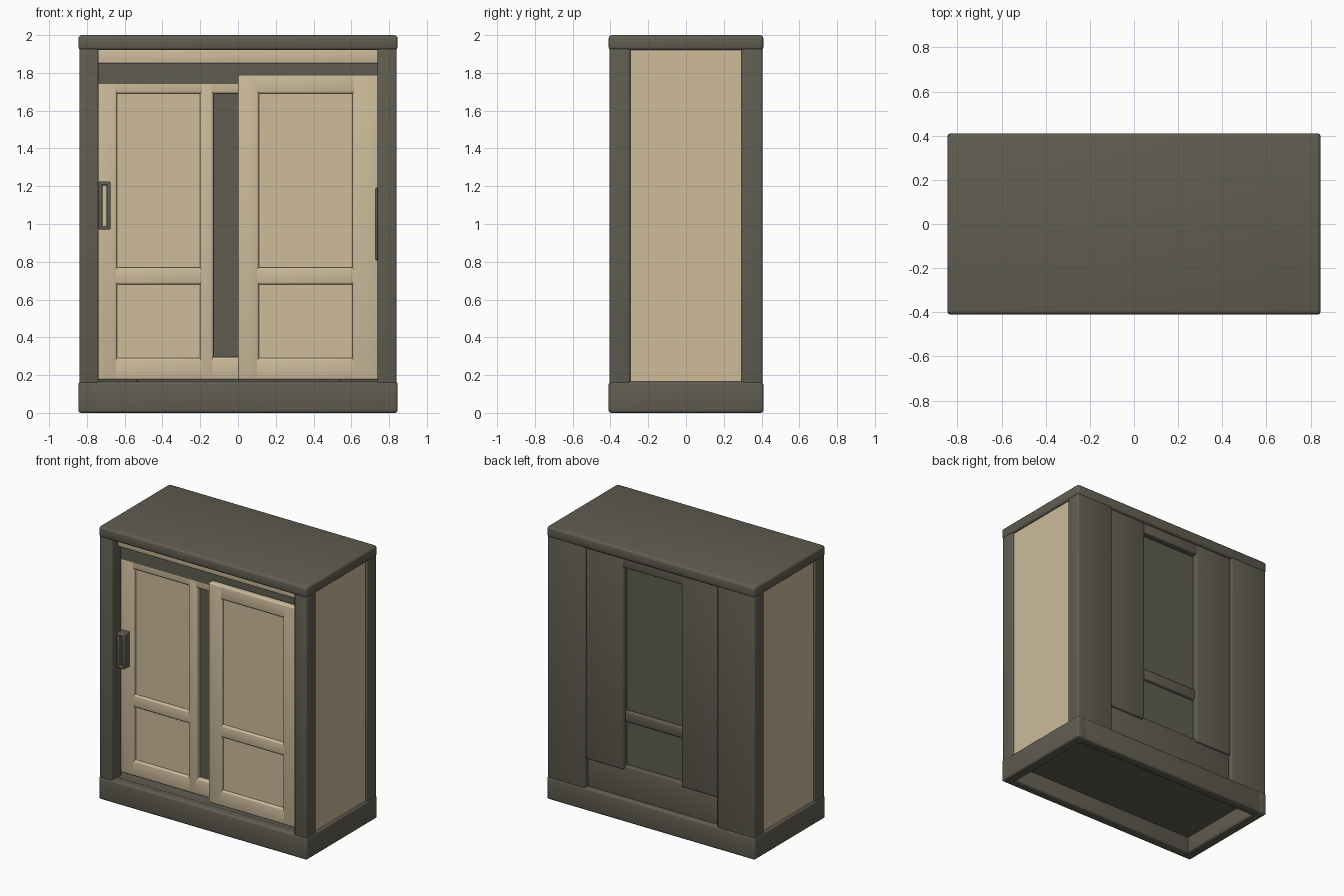
import bpy, bmesh

if "Cube" in bpy.data.objects:
    bpy.data.objects.remove(bpy.data.objects["Cube"])


def material(name, rgb):
    m = bpy.data.materials.new(name)
    m.diffuse_color = (*rgb, 1)
    m.use_nodes = True
    m.node_tree.nodes["Principled BSDF"].inputs["Base Color"].default_value = m.diffuse_color
    return m


DARK = material("dark olive grey", (0.117, 0.111, 0.082))
BEIGE = material("warm beige", (0.61, 0.50, 0.33))


def box(name, x, y, z, mat, bevel=0.012, segs=3):
    """Rounded box from (min, max) ranges."""
    bm = bmesh.new()
    bmesh.ops.create_cube(bm, size=1)
    for v in bm.verts:
        v.co = [r[0] + (c + 0.5) * (r[1] - r[0]) for c, r in zip(v.co, (x, y, z))]
    if bevel:
        bmesh.ops.bevel(bm, geom=bm.edges[:], offset=bevel, segments=segs,
                        profile=0.5, affect='EDGES', clamp_overlap=True)
    me = bpy.data.meshes.new(name)
    bm.to_mesh(me)
    bm.free()
    ob = bpy.data.objects.new(name, me)
    bpy.context.collection.objects.link(ob)
    me.materials.append(mat)
    bpy.context.view_layer.objects.active = ob
    for o in bpy.context.selected_objects:
        o.select_set(False)
    ob.select_set(True)
    bpy.ops.object.shade_smooth_by_angle(angle=0.6)
    return ob


def door(name, x0, x1, px0, px1, front):
    """Framed door with a tall upper and a short lower recessed panel."""
    back = front + 0.05
    box(name + "_left_stile", (x0, px0), (front, back), (0.175, 1.79), BEIGE)
    box(name + "_right_stile", (px1, x1), (front, back), (0.175, 1.79), BEIGE)
    for part, z in (("bottom", (0.175, 0.29)), ("middle", (0.68, 0.77)), ("top", (1.69, 1.79))):
        box(name + "_" + part + "_rail", (px0 - 0.02, px1 + 0.02),
            (front + 0.001, back), z, BEIGE)
    box(name + "_panel", (px0 - 0.02, px1 + 0.02), (front + 0.02, back - 0.005),
        (0.25, 1.73), BEIGE, 0)


# Top cap and hollow plinth
box("top_cap", (-0.845, 0.845), (-0.41, 0.41), (1.92, 2.0), DARK, 0.018)
for s, n in ((-1, "left"), (1, "right")):
    box("plinth_" + n, tuple(sorted((s * 0.845, s * 0.765))), (-0.41, 0.41), (0, 0.165), DARK, 0.015)
for s, n in ((-1, "front"), (1, "back")):
    box("plinth_" + n, (-0.845, 0.845), tuple(sorted((s * 0.41, s * 0.335))), (0, 0.165), DARK, 0.015)
box("cabinet_floor", (-0.80, 0.80), (-0.38, 0.38), (0.12, 0.16), DARK, 0)

# Posts and side panels
for s, n in ((-1, "left"), (1, "right")):
    def sx(a, b):
        return tuple(sorted((s * a, s * b)))
    box(n + "_front_post", sx(0.84, 0.738), (-0.405, -0.295), (0.14, 1.95), DARK)
    box(n + "_back_post", sx(0.84, 0.535), (0.295, 0.405), (0.14, 1.95), DARK)
    box(n + "_side_panel", sx(0.828, 0.79), (-0.33, 0.33), (0.13, 1.95), BEIGE, 0)
    # raised panels on the back
    box(n + "_back_stile", sx(0.55, 0.235), (0.345, 0.39), (0.37, 1.93), DARK, 0.008)

# Recessed back with its crossbars
box("back_board", (-0.56, 0.56), (0.31, 0.34), (0.13, 1.94), DARK, 0)
box("back_top_rail", (-0.25, 0.25), (0.335, 0.388), (1.85, 1.94), DARK, 0.008)
box("back_middle_rail", (-0.25, 0.25), (0.33, 0.365), (0.71, 0.79), DARK, 0.012)
box("back_bottom_rail", (-0.55, 0.55), (0.33, 0.373), (0.14, 0.39), DARK, 0.008)

# Sliding track above the doors
box("upper_rail", (-0.75, 0.75), (-0.335, -0.25), (1.85, 1.925), BEIGE, 0.008)
box("door_track", (-0.78, 0.78), (-0.29, -0.22), (1.74, 1.87), DARK, 0)

# Doors: left one sits deeper, with a dark strip beside the right one
door("left_door", -0.78, -0.13, -0.64, -0.20, -0.29)
for part, z in (("top", (1.69, 1.79)), ("bottom", (0.175, 0.295))):
    box("left_door_" + part + "_extension", (-0.16, 0.06), (-0.289, -0.24), z, BEIGE)
box("dark_strip", (-0.16, 0.06), (-0.255, -0.245), (0.25, 1.74), DARK, 0)
door("right_door", 0.0, 0.745, 0.11, 0.605, -0.345)

# Handles
for n, x in (("outer", (-0.738, -0.718)), ("inner", (-0.695, -0.675))):
    box("handle_" + n + "_bar", x, (-0.355, -0.28), (0.97, 1.225), DARK, 0.006)
for n, z in (("lower", (0.97, 0.99)), ("upper", (1.205, 1.225))):
    box("handle_" + n + "_bar", (-0.738, -0.675), (-0.355, -0.28), z, DARK, 0.006)
box("right_handle", (0.728, 0.745), (-0.37, -0.335), (0.81, 1.19), DARK, 0.005)
